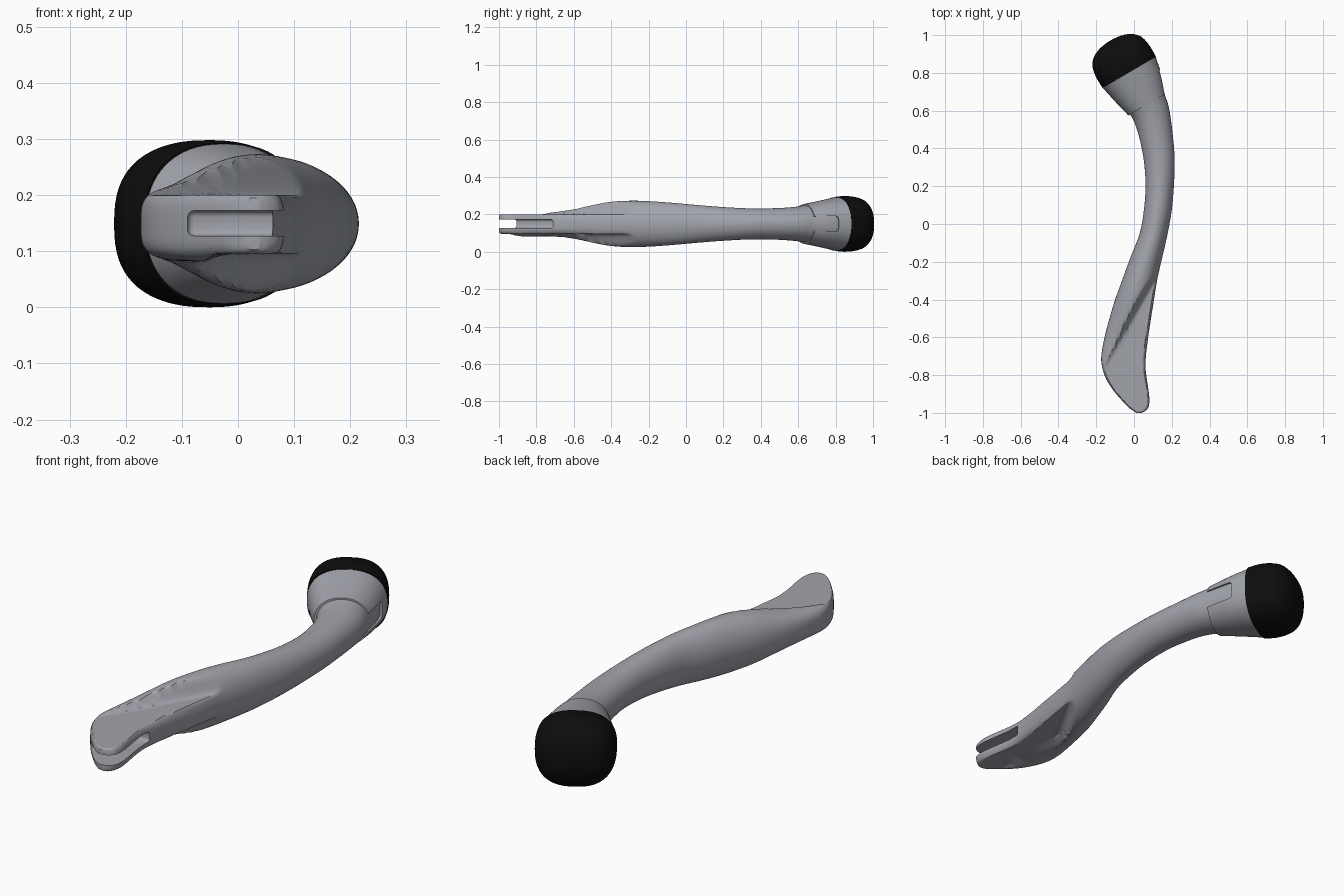
import bpy, bmesh, math
from mathutils import Vector

if "Cube" in bpy.data.objects:
    bpy.data.objects.remove(bpy.data.objects["Cube"])

ZC = 0.149   # height of the centre line
N = 64       # sides of each ring


def material(name, rgb):
    m = bpy.data.materials.new(name)
    m.diffuse_color = (*rgb, 1)
    m.use_nodes = True
    m.node_tree.nodes["Principled BSDF"].inputs["Base Color"].default_value = m.diffuse_color
    return m


grey = material("cool grey", (0.36, 0.37, 0.41))
black = material("black", (0.004, 0.004, 0.004))


def smooth_stations(st, k):
    """Catmull-Rom interpolation of the section list."""
    out = []
    for i in range(len(st) - 1):
        p0, p1 = st[max(i - 1, 0)], st[i]
        p2, p3 = st[i + 1], st[min(i + 2, len(st) - 1)]
        for j in range(k):
            t = j / k
            out.append([0.5 * (2 * b + (c - a) * t + (2 * a - 5 * b + 4 * c - d) * t * t
                               + (3 * b - a - 3 * c + d) * t ** 3)
                        for a, b, c, d in zip(p0, p1, p2, p3)])
    out.append(list(st[-1]))
    return out


def loft(name, stations, mat, k=6, shape=None):
    """Stations: left x, left y, right x, right y, half height, roundness exponent."""
    bm = bmesh.new()
    rings = []
    for lx, ly, rx, ry, hh, e in smooth_stations(stations, k):
        mid = Vector(((lx + rx) / 2, (ly + ry) / 2, ZC))
        half = Vector(((rx - lx) / 2, (ry - ly) / 2, 0))
        ring = []
        for i in range(N):
            a = 2 * math.pi * i / N
            c, s = math.cos(a), math.sin(a)
            co = mid + half * math.copysign(abs(c) ** (2 / e), c)
            dz = hh * math.copysign(abs(s) ** (2 / e), s)
            co.z += shape(co.x, co.y, dz) if shape else dz
            ring.append(bm.verts.new(co))
        rings.append(ring)
    for a, b in zip(rings, rings[1:]):
        for i in range(N):
            j = (i + 1) % N
            bm.faces.new((a[i], a[j], b[j], b[i]))
    bm.faces.new(rings[0])
    bm.faces.new(rings[-1])
    bmesh.ops.recalc_face_normals(bm, faces=bm.faces)
    me = bpy.data.meshes.new(name)
    bm.to_mesh(me)
    bm.free()
    ob = bpy.data.objects.new(name, me)
    bpy.context.collection.objects.link(ob)
    me.materials.append(mat)
    return ob


def cut_box(ob, loc, size, angle=0):
    """Subtract a box with rounded edges."""
    bpy.ops.mesh.primitive_cube_add(size=1, location=loc, rotation=(0, 0, angle))
    box = bpy.context.object
    box.scale = size
    bpy.ops.object.transform_apply(location=False, rotation=False, scale=True)
    bev = box.modifiers.new("round", 'BEVEL')
    bev.width, bev.segments = 0.012, 3
    box.hide_render = True
    mod = ob.modifiers.new("cut", 'BOOLEAN')
    mod.operation, mod.solver, mod.object = 'DIFFERENCE', 'EXACT', box
    bpy.context.view_layer.objects.active = ob
    bpy.ops.object.modifier_apply(modifier=mod.name)
    bpy.data.objects.remove(box)


def finish(ob, angle=35):
    bpy.ops.object.select_all(action='DESELECT')
    ob.select_set(True)
    bpy.context.view_layer.objects.active = ob
    bpy.ops.object.shade_smooth_by_angle(angle=math.radians(angle))


def fork_shape(x, y, dz):
    """Flatten the front to a plate, right of a diagonal ridge."""
    ridge = 0.1 + (y + 0.27) * 0.58
    t = min(max((ridge - x + 0.035) / 0.07, 0), 1)
    rise = 0.1 * t * t * (3 - 2 * t)
    top = 0.051 + rise
    low = 0.053 + rise
    if y < -0.2:
        low += 0.016 * min(max((-0.04 - x) / 0.02, 0), 1)
    return max(-low, min(top, dz))


# curved arm: round at the back, flattened into the fork at the front
arm = loft("curved_arm", [
    (-.150, .715, .106, .875, .134, 2.3),
    (-.085, .648, .138, .785, .115, 2.2),
    (-.022, .580, .162, .690, .099, 2.1),
    (.005, .530, .185, .615, .090, 2),
    (.030, .450, .202, .500, .084, 2),
    (.053, .330, .215, .350, .083, 2),
    (.061, .200, .211, .200, .090, 2),
    (.053, .080, .198, .060, .100, 2),
    (.030, -.050, .172, -.080, .112, 2),
    (-.020, -.180, .144, -.200, .121, 2),
    (-.060, -.290, .122, -.300, .124, 2),
    (-.100, -.400, .106, -.400, .118, 2.1),
    (-.130, -.500, .090, -.500, .101, 2.3),
    (-.156, -.600, .075, -.600, .080, 2.8),
    (-.173, -.700, .063, -.700, .068, 3.5),
    (-.168, -.760, .061, -.760, .067, 4),
    (-.148, -.820, .068, -.820, .067, 4),
    (-.110, -.880, .077, -.880, .067, 4),
    (-.068, -.930, .082, -.930, .062, 4),
    (-.030, -.970, .077, -.970, .056, 4),
    (-.003, -.990, .060, -.990, .052, 4),
    (.015, -1.00, .040, -1.00, .046, 4),
], grey, shape=fork_shape)
# slot between the two prongs, open to the front and the right
cut_box(arm, (0.11, -0.93, 0.15), (0.40, 0.44, 0.045))
finish(arm)

# collar sleeve with a notch for the arm's side tongue
collar = loft("collar", [
    (-.030, .575, .168, .690, .106, 2.1),
    (-.097, .645, .147, .787, .123, 2.2),
    (-.165, .720, .115, .885, .142, 2.3),
], grey)
cut_box(collar, (0.165, 0.70, 0.15), (0.05, 0.24, 0.08), math.radians(15))
finish(collar)

# black rounded end cap, turned 30 degrees to the left
cap_st = []
for s, w in ((0, .163), (.05, .165), (.10, .160), (.14, .145),
             (.17, .112), (.188, .07), (.196, .02)):
    cx, cy = -.025 - .505 * s, .8025 + .863 * s
    dx, dy = .863 * w, .505 * w
    cap_st.append((cx - dx, cy - dy, cx + dx, cy + dy,
                   .143 if s == 0 else .149 * w / .165, 2.5))
cap = loft("end_cap", cap_st, black, k=4)
finish(cap, 50)
